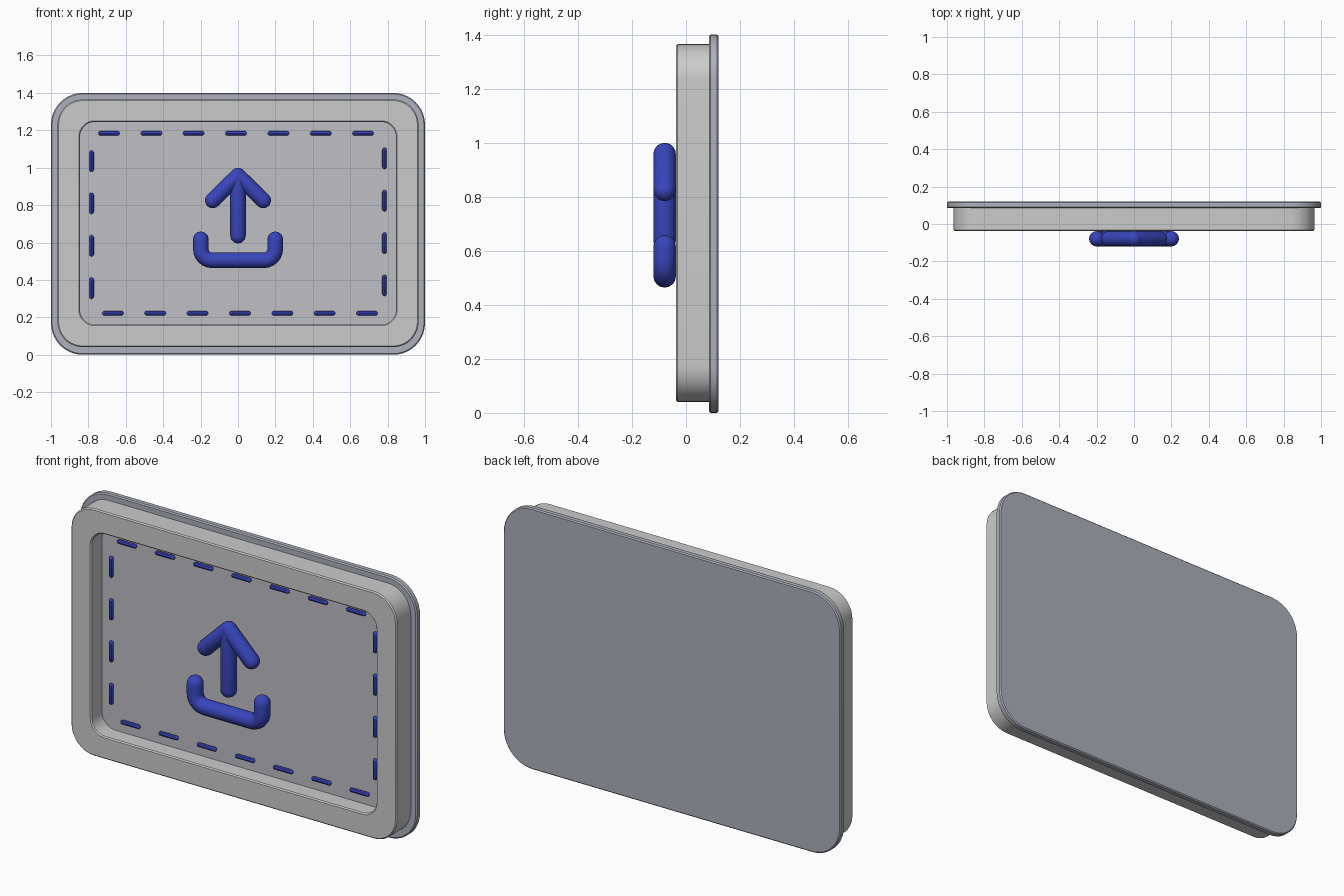
import bpy, bmesh
from math import sin, cos, pi
from mathutils import Vector

if "Cube" in bpy.data.objects:
    bpy.data.objects.remove(bpy.data.objects["Cube"])


def material(name, rgb):
    m = bpy.data.materials.new(name)
    m.diffuse_color = (*rgb, 1)
    m.use_nodes = True
    m.node_tree.nodes["Principled BSDF"].inputs["Base Color"].default_value = m.diffuse_color
    return m


BLUE = material("blue", (0.04, 0.06, 0.50))
SLATE = material("slate", (0.42, 0.44, 0.50))
PANEL = material("panel_grey", (0.52, 0.52, 0.56))
CENTRE_Z = 0.703


def loft(bm, rings, closed=False):
    """Skin equal-length rings; cap the ends or close the loop."""
    vs = [[bm.verts.new(p) for p in ring] for ring in rings]
    n = len(vs[0])
    pairs = list(zip(vs, vs[1:]))
    if closed:
        pairs.append((vs[-1], vs[0]))
    for a, b in pairs:
        for i in range(n):
            j = (i + 1) % n
            bm.faces.new((a[i], a[j], b[j], b[i]))
    if not closed:
        bm.faces.new(vs[0])
        bm.faces.new(vs[-1])


def finish(bm, name, mat=None):
    bmesh.ops.recalc_face_normals(bm, faces=bm.faces)
    me = bpy.data.meshes.new(name)
    bm.to_mesh(me)
    bm.free()
    ob = bpy.data.objects.new(name, me)
    bpy.context.collection.objects.link(ob)
    if mat:
        me.materials.append(mat)
    bpy.ops.object.select_all(action='DESELECT')
    ob.select_set(True)
    bpy.context.view_layer.objects.active = ob
    bpy.ops.object.shade_smooth_by_angle(angle=0.6)
    return ob


def round_rect(hx, hz, r, y, inset=0.0, segs=10):
    """Rounded rectangle ring facing the front, optionally inset."""
    hx, hz, r = hx - inset, hz - inset, r - inset
    pts = []
    for q, (sx, sz) in enumerate([(1, 1), (-1, 1), (-1, -1), (1, -1)]):
        for k in range(segs + 1):
            a = (q + k / segs) * pi / 2
            pts.append((sx * (hx - r) + r * cos(a), y, CENTRE_Z + sz * (hz - r) + r * sin(a)))
    return pts


def tube(bm, path, r, y, sides=16, cap=5):
    """Round-ended tube along an (x, z) path at depth y."""
    pts = [Vector((x, y, z)) for x, z in path]
    rings = []

    def ring(c, t, rad):
        side = t.cross(Vector((0, 1, 0)))
        rings.append([c + rad * (cos(2 * pi * i / sides) * side
                                 + sin(2 * pi * i / sides) * Vector((0, 1, 0)))
                      for i in range(sides)])

    t0 = (pts[1] - pts[0]).normalized()
    t1 = (pts[-1] - pts[-2]).normalized()
    angles = [k / cap * pi / 2 * 0.97 for k in range(cap, -1, -1)]
    for a in angles:
        ring(pts[0] - t0 * r * sin(a), t0, r * cos(a))
    for a, b, c in zip(pts, pts[1:], pts[2:]):
        ring(b, ((b - a).normalized() + (c - b).normalized()).normalized(), r)
    for a in reversed(angles):
        ring(pts[-1] + t1 * r * sin(a), t1, r * cos(a))
    loft(bm, rings)


# Back plate
B = 0.006
bm = bmesh.new()
plate = (1.0, 0.70, 0.17)
loft(bm, [round_rect(*plate, y, i) for y, i in
          [(0.085, B), (0.085 + B, 0), (0.12 - B, 0), (0.12, B)]])
finish(bm, "back_plate", SLATE).location.z = 0.70 - CENTRE_Z

# Raised frame with softened front edges
bm = bmesh.new()
outer, inner = (0.965, 0.662, 0.135), (0.845, 0.542, 0.08)
F, K = -0.037, 0.086
loft(bm, [round_rect(*outer, K), round_rect(*outer, F + B), round_rect(*outer, F, B),
          round_rect(*inner, F, -B), round_rect(*inner, F + B), round_rect(*inner, K)], True)
finish(bm, "frame")

# Recessed panel
bm = bmesh.new()
loft(bm, [round_rect(*inner, y, -0.004) for y in (0.055, 0.086)])
finish(bm, "recessed_panel", PANEL)

# Dashed border: top and right runs, repeated by a half turn
bm = bmesh.new()
h = 0.045
for s in (1, -1):
    for i in range(7):
        x = -0.69 + 0.2265 * i
        tube(bm, [(s * (x - h), CENTRE_Z + s * 0.481), (s * (x + h), CENTRE_Z + s * 0.481)],
             0.012, 0.045, 8, 3)
    for i in range(4):
        z = 0.347 - 0.2265 * i
        tube(bm, [(s * 0.783, CENTRE_Z + s * (z + h)), (s * 0.783, CENTRE_Z + s * (z - h))],
             0.012, 0.045, 8, 3)
finish(bm, "dashed_border", BLUE)

# Upward arrow
R, Y = 0.0415, -0.079
bm = bmesh.new()
tube(bm, [(0, 0.637), (0, 0.958)], R, Y)
for s in (1, -1):
    tube(bm, [(s * 0.135, 0.825), (0, 0.958)], R, Y)
finish(bm, "arrow", BLUE)

# Tray under the arrow
c, X, Z = 0.06, 0.199, 0.505
left = [(-X, 0.617)] + [(-X + c - c * cos(a), Z + c - c * sin(a))
                        for a in [k * pi / 12 for k in range(7)]]
bm = bmesh.new()
tube(bm, left + [(-x, z) for x, z in reversed(left)], R, Y)
finish(bm, "tray", BLUE)
